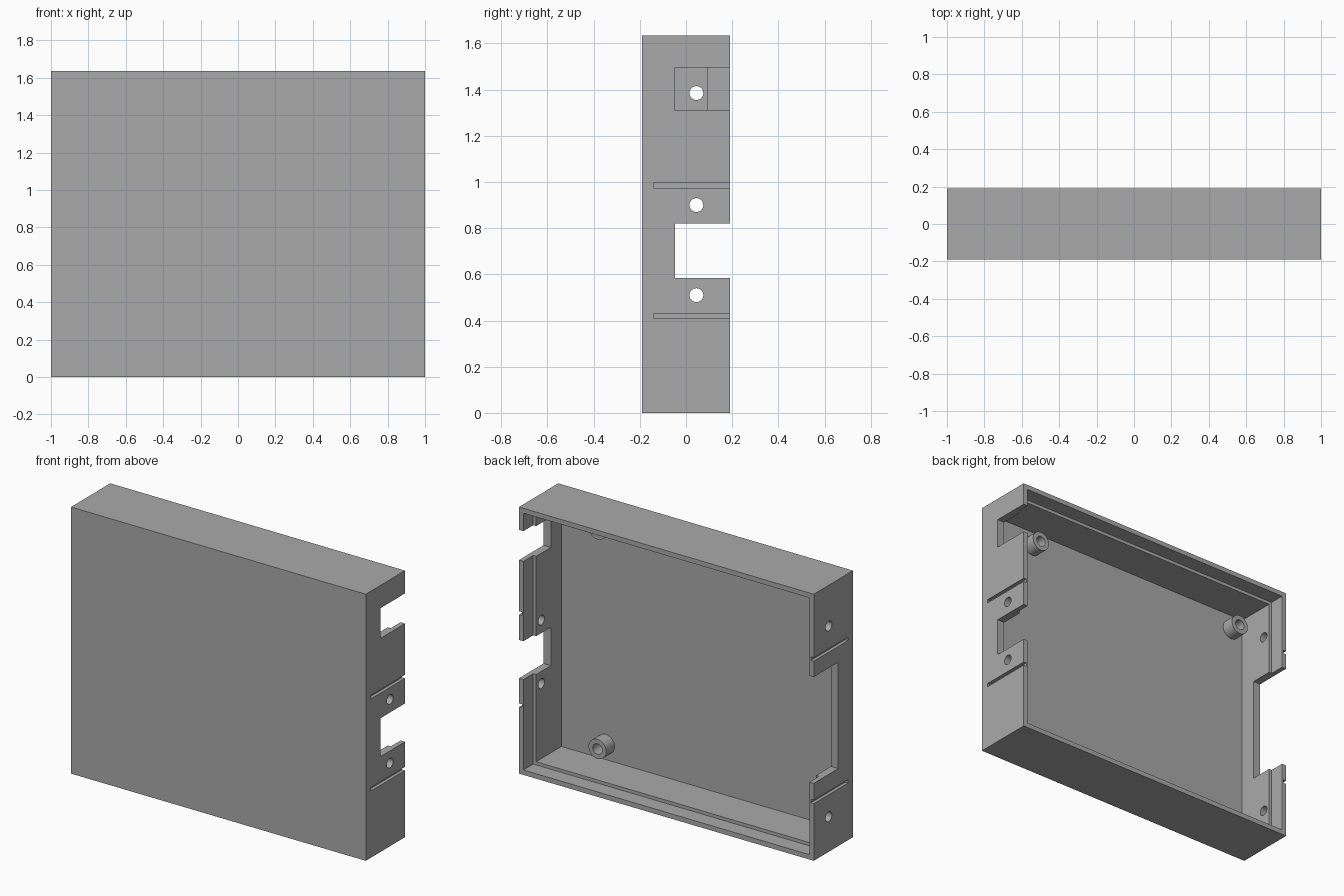
import bpy, bmesh, math
from mathutils import Matrix, Vector

cube = bpy.data.objects.get("Cube")
if cube:
    bpy.data.objects.remove(cube, do_unlink=True)

HEIGHT, BACK, FLOOR = 1.635, 0.19, -0.15

grey = bpy.data.materials.new("plain grey")
grey.use_nodes = True
grey.diffuse_color = (0.4, 0.4, 0.4, 1)
grey.node_tree.nodes["Principled BSDF"].inputs["Base Color"].default_value = grey.diffuse_color


def add_object(name, bm):
    bmesh.ops.recalc_face_normals(bm, faces=bm.faces)
    mesh = bpy.data.meshes.new(name)
    bm.to_mesh(mesh)
    bm.free()
    mesh.materials.append(grey)
    obj = bpy.data.objects.new(name, mesh)
    bpy.context.collection.objects.link(obj)
    return obj


def box(name, x, y, z):
    """Block between pairs of x, y and z limits."""
    bm = bmesh.new()
    size = Vector((x[1] - x[0], y[1] - y[0], z[1] - z[0]))
    mid = Vector((sum(x), sum(y), sum(z))) / 2
    bmesh.ops.create_cube(bm, size=1, matrix=Matrix.Translation(mid) @ Matrix.Diagonal(size).to_4x4())
    return add_object(name, bm)


def rod(name, centre, radius, length):
    """Cylinder along x."""
    bm = bmesh.new()
    turn = Matrix.Translation(centre) @ Matrix.Rotation(math.pi / 2, 4, 'Y')
    bmesh.ops.create_cone(bm, cap_ends=True, segments=32, radius1=radius,
                          radius2=radius, depth=length, matrix=turn)
    return add_object(name, bm)


def cut(target, cutter):
    cutter.hide_render = True
    mod = target.modifiers.new("cut", 'BOOLEAN')
    mod.operation, mod.solver, mod.object = 'DIFFERENCE', 'EXACT', cutter
    bpy.context.view_layer.objects.active = target
    bpy.ops.object.modifier_apply(modifier=mod.name)
    bpy.data.objects.remove(cutter, do_unlink=True)


def smooth(obj):
    bpy.ops.object.select_all(action='DESELECT')
    obj.select_set(True)
    bpy.context.view_layer.objects.active = obj
    bpy.ops.object.shade_smooth_by_angle(angle=math.radians(30))


# Shell, open at the back, with a stepped rim
shell = box("case_shell", (-1, 1), (-BACK, BACK), (0, HEIGHT))
for wall, depth in ((0.05, FLOOR), (0.03, 0.095)):
    cut(shell, box("cavity", (wall - 1, 1 - wall), (depth, 0.3), (wall, HEIGHT - wall)))

# Connector notches, screw holes and shallow outer grooves in each side wall
sides = {
    1: dict(notches=((0.585, 0.82), (1.31, 1.495)), holes=(0.51, 0.9), grooves=(0.42, 0.985)),
    -1: dict(notches=((0.475, 1.127),), holes=(0.215, 1.385), grooves=(0.361, 1.235)),
}
for side, parts in sides.items():
    across = sorted((side * 0.9, side * 1.1))
    skin = sorted((side * 0.98, side * 1.1))
    for z in parts["notches"]:
        cut(shell, box("notch", across, (-0.047, 0.3), z))
    for z in parts["holes"]:
        cut(shell, rod("hole", (side, 0.045, z), 0.03, 0.2))
    for z in parts["grooves"]:
        cut(shell, box("groove", skin, (-0.14, 0.3), (z - 0.011, z + 0.011)))
smooth(shell)

# Hollow screw posts standing on the inside of the front panel
profile = ((0.06, FLOOR - 0.01), (0.06, -0.07), (0.032, -0.07), (0.032, FLOOR - 0.01))
for side, x in (("left", 0.65), ("right", -0.866)):
    for level, z in (("lower", 0.145), ("upper", 1.49)):
        bm = bmesh.new()
        verts = [bm.verts.new((x + r, y, z)) for r, y in profile]
        edges = [bm.edges.new((verts[i], verts[(i + 1) % 4])) for i in range(4)]
        bmesh.ops.spin(bm, geom=verts + edges, cent=(x, 0, z), axis=(0, 1, 0),
                       angle=math.tau, steps=32)
        bmesh.ops.remove_doubles(bm, verts=bm.verts, dist=0.0005)
        smooth(add_object(f"screw_post_{level}_{side}", bm))
